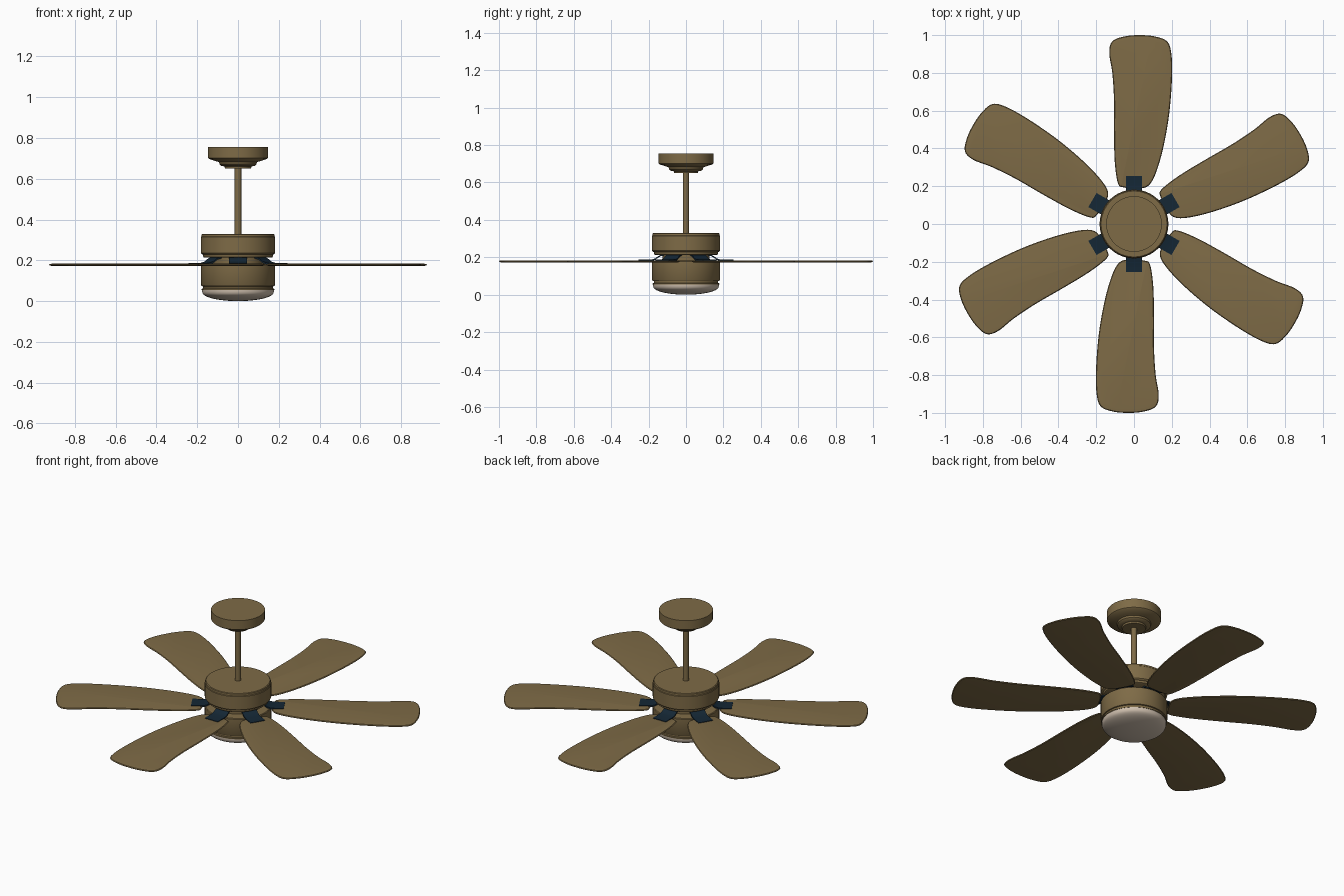
import bpy, bmesh
from math import sin, cos, pi, radians
from mathutils import Vector, Matrix

if "Cube" in bpy.data.objects:
    bpy.data.objects.remove(bpy.data.objects["Cube"])


def material(name, rgb):
    m = bpy.data.materials.new(name)
    m.diffuse_color = (*rgb, 1)
    m.use_nodes = True
    m.node_tree.nodes["Principled BSDF"].inputs["Base Color"].default_value = m.diffuse_color
    return m


BRONZE = material("bronze", (0.21, 0.147, 0.062))
NAVY = material("navy", (0.007, 0.02, 0.035))
GLASS = material("warm_glass", (0.62, 0.52, 0.42))


def finish(name, bm, mat, angle=35):
    bmesh.ops.recalc_face_normals(bm, faces=bm.faces)
    me = bpy.data.meshes.new(name)
    bm.to_mesh(me)
    bm.free()
    me.materials.append(mat)
    ob = bpy.data.objects.new(name, me)
    bpy.context.collection.objects.link(ob)
    bpy.ops.object.select_all(action='DESELECT')
    ob.select_set(True)
    bpy.context.view_layer.objects.active = ob
    bpy.ops.object.shade_smooth_by_angle(angle=radians(angle))
    return ob


def lathe(name, profile, mat, n=64):
    """Revolve (radius, z) points around z; open ends are capped."""
    bm = bmesh.new()
    rings = []
    for r, z in profile:
        if r == 0:
            rings.append([bm.verts.new((0, 0, z))] * n)
        else:
            rings.append([bm.verts.new((r * cos(2 * pi * i / n), r * sin(2 * pi * i / n), z))
                          for i in range(n)])
    for a, b in zip(rings, rings[1:]):
        for i in range(n):
            j = (i + 1) % n
            bm.faces.new(list(dict.fromkeys((a[i], a[j], b[j], b[i]))))
    for (r, _), ring in ((profile[0], rings[0]), (profile[-1], rings[-1])):
        if r > 0:
            bm.faces.new(ring)
    return finish(name, bm, mat)


def smooth_loop(pts, steps=5):
    """Closed Catmull-Rom curve through 2D points."""
    out, n = [], len(pts)
    for i in range(n):
        a, b, c, d = (Vector(pts[(i + k) % n]) for k in (-1, 0, 1, 2))
        for s in range(steps):
            t = s / steps
            out.append(0.5 * (2 * b + (c - a) * t + (2 * a - 5 * b + 4 * c - d) * t ** 2
                              + (3 * b - a - 3 * c + d) * t ** 3))
    return out


# Ceiling canopy, rod and motor housing
lathe("ceiling_canopy", [(0.147, 0.756), (0.147, 0.702), (0.142, 0.697), (0.108, 0.686),
                         (0.093, 0.682), (0.091, 0.671), (0.082, 0.663), (0.066, 0.66),
                         (0.064, 0.65)], BRONZE)
lathe("down_rod", [(0.016, 0.66), (0.016, 0.32)], BRONZE, 32)
lathe("motor_housing_upper", [(0.174, 0.33), (0.178, 0.327), (0.179, 0.317), (0.182, 0.314),
                              (0.182, 0.235), (0.179, 0.231), (0.172, 0.228), (0.170, 0.216),
                              (0.165, 0.213)], BRONZE)
lathe("rotor_hub", [(0.125, 0.22), (0.125, 0.17)], BRONZE)
lathe("motor_housing_lower", [(0.165, 0.182), (0.178, 0.181), (0.182, 0.177), (0.182, 0.080),
                              (0.178, 0.074), (0.172, 0.072), (0.172, 0.063), (0.178, 0.060),
                              (0.178, 0.055)], BRONZE)

# Light dome
dome = [(0.176, 0.057), (0.176, 0.046)]
dome += [(0.174 * cos(a * pi / 24), 0.042 - 0.042 * sin(a * pi / 24)) for a in range(1, 12)]
lathe("light_dome", dome + [(0, 0)], GLASS)

# Blades: curved outline, thin soft-edged section
OUTLINE = [(-0.055, 0.194), (-0.085, 0.215), (-0.102, 0.33), (-0.106, 0.50), (-0.106, 0.66),
           (-0.115, 0.80), (-0.131, 0.905), (-0.115, 0.967), (-0.05, 0.993), (0.03, 1.0),
           (0.11, 0.993), (0.175, 0.967), (0.198, 0.90), (0.201, 0.77), (0.186, 0.58),
           (0.154, 0.40), (0.112, 0.26), (0.07, 0.198), (0.01, 0.19)]


def blade(name, angle):
    bm = bmesh.new()
    loop = smooth_loop(OUTLINE)
    n = len(loop)
    rings = []
    for inset, z in ((0.02, -0.006), (0.004, -0.004), (0, 0), (0.004, 0.004), (0.02, 0.006)):
        ring = []
        for i, p in enumerate(loop):
            tan = (loop[(i + 1) % n] - loop[i - 1]).normalized()
            q = p + Vector((tan.y, -tan.x)) * inset
            ring.append(bm.verts.new((q.x, q.y, 0.178 + z)))
        rings.append(ring)
    for a, b in zip(rings, rings[1:]):
        for i in range(n):
            j = (i + 1) % n
            bm.faces.new((a[i], a[j], b[j], b[i]))
    bm.faces.new(rings[0])
    bm.faces.new(rings[-1])
    bm.transform(Matrix.Rotation(angle, 4, 'Z'))
    finish(name, bm, BRONZE)


# Blade brackets: bent plate sweeping from the hub down onto the blade
BEND = [(0.115, 0.217), (0.135, 0.214), (0.150, 0.205), (0.165, 0.194), (0.185, 0.188),
        (0.254, 0.187)]


def bracket(name, angle):
    bm = bmesh.new()
    section = BEND + [(y, z - 0.008) for y, z in reversed(BEND)]
    sides = [[bm.verts.new((x, y, z)) for y, z in section] for x in (-0.043, 0.043)]
    n = len(section)
    for i in range(n):
        j = (i + 1) % n
        bm.faces.new((sides[0][i], sides[0][j], sides[1][j], sides[1][i]))
    for s in sides:
        bm.faces.new(s)
    bm.transform(Matrix.Rotation(angle, 4, 'Z'))
    finish(name, bm, NAVY)


for k in range(6):
    blade(f"blade_{k + 1}", k * pi / 3)
    bracket(f"blade_bracket_{k + 1}", k * pi / 3)
